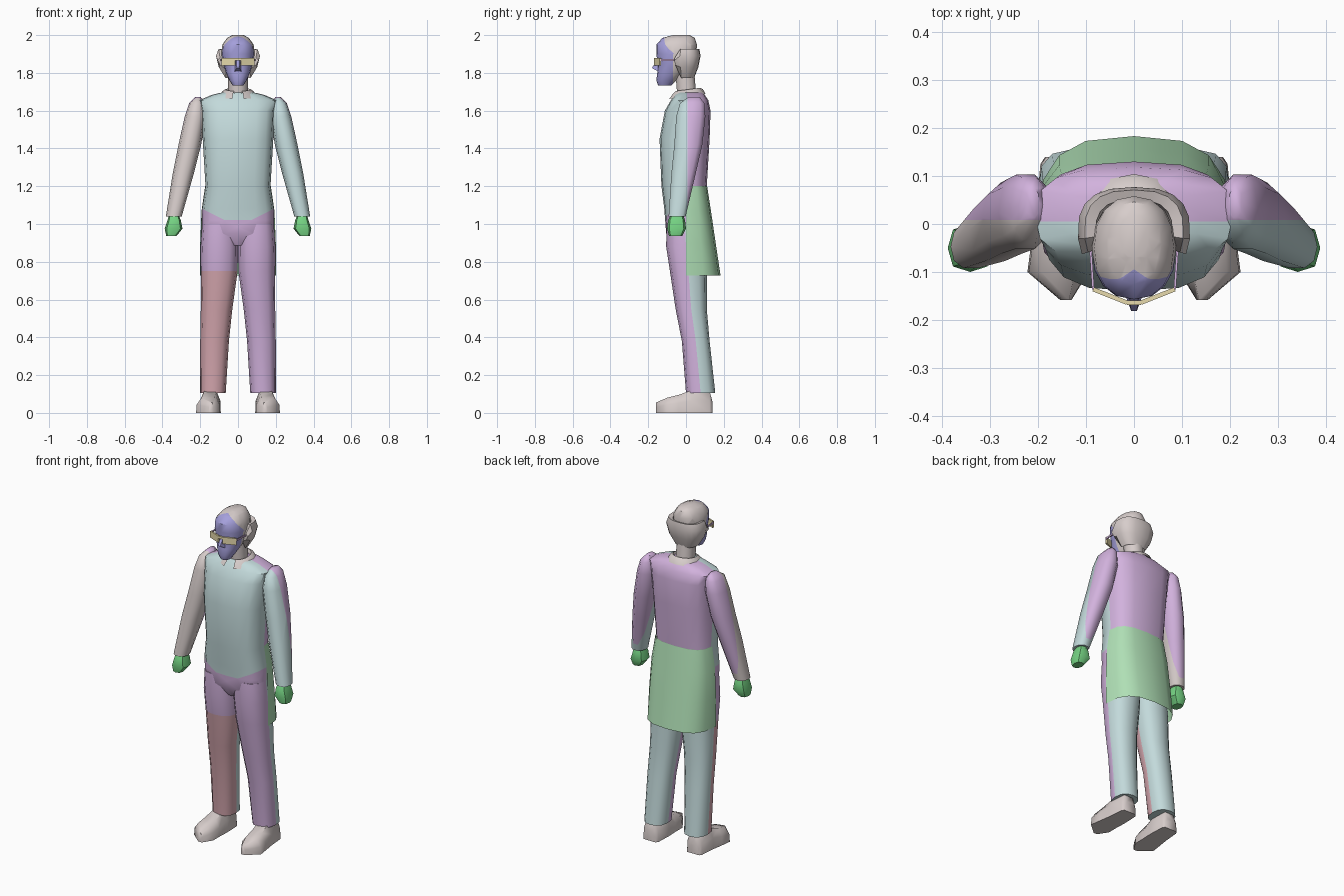
import bpy, bmesh, math
from mathutils import Vector, Matrix

if "Cube" in bpy.data.objects:
    bpy.data.objects.remove(bpy.data.objects["Cube"])


def lin(c):
    c /= 255
    return c / 12.92 if c <= 0.04045 else ((c + 0.055) / 1.055) ** 2.4


def material(name, r, g, b):
    m = bpy.data.materials.new(name)
    m.diffuse_color = (lin(r), lin(g), lin(b), 1)
    m.use_nodes = True
    m.node_tree.nodes["Principled BSDF"].inputs["Base Color"].default_value = m.diffuse_color
    return m


GREY = material("warm grey", 215, 205, 203)
BLUE = material("violet blue", 165, 160, 220)
CREAM = material("cream", 235, 222, 175)
TEAL = material("pale teal", 195, 218, 219)
MAUVE = material("mauve", 210, 178, 221)
ROSE = material("rose", 217, 170, 178)
GREEN = material("bright green", 118, 212, 132)
MINT = material("pale green", 176, 224, 182)


def ring(z, x0, x1, y0, y1, n=12, p=2.4, a0=0, a1=360):
    """Super-ellipse section inside a bounding rectangle; arcs stay open."""
    count = n if a1 - a0 == 360 else n + 1
    cx, cy, rx, ry = (x0 + x1) / 2, (y0 + y1) / 2, (x1 - x0) / 2, (y1 - y0) / 2
    pts = []
    for i in range(count):
        a = math.radians(a0 + (a1 - a0) * i / n)
        c, s = math.cos(a), math.sin(a)
        pts.append(Vector((cx + rx * math.copysign(abs(c) ** (2 / p), c),
                           cy + ry * math.copysign(abs(s) ** (2 / p), s), z)))
    return pts


def loft(rings, closed=True, caps=True):
    bm = bmesh.new()
    vs = [[bm.verts.new(p) for p in r] for r in rings]
    n = len(rings[0])
    for a, b in zip(vs, vs[1:]):
        for i in range(n if closed else n - 1):
            j = (i + 1) % n
            bm.faces.new((a[i], a[j], b[j], b[i]))
    if caps:
        bm.faces.new(vs[0])
        bm.faces.new(vs[-1])
    return bm


def cut(bm, co, no):
    geom = bm.verts[:] + bm.edges[:] + bm.faces[:]
    bmesh.ops.bisect_plane(bm, geom=geom, plane_co=co, plane_no=no, dist=1e-5)


def finish(bm, name, mats, rule=None, side=1, angle=40):
    """Colour faces by rule(centre), mirror to one side, smooth by angle."""
    if side < 0:
        bmesh.ops.scale(bm, vec=(-1, 1, 1), verts=bm.verts)
    bmesh.ops.recalc_face_normals(bm, faces=bm.faces)
    for f in bm.faces:
        f.smooth = True
        if rule:
            f.material_index = rule(f.calc_center_median())
    me = bpy.data.meshes.new(name)
    bm.to_mesh(me)
    bm.free()
    for m in mats:
        me.materials.append(m)
    me.set_sharp_from_angle(angle=math.radians(angle))
    ob = bpy.data.objects.new(name, me)
    bpy.context.collection.objects.link(ob)
    return ob


def bar(name, a, b, thick, high, mat, side=1):
    """Thin upright plate between two points."""
    a, b = Vector(a), Vector(b)
    d = b - a
    bm = bmesh.new()
    rot = Matrix.Rotation(math.atan2(d.y, d.x), 4, 'Z')
    bmesh.ops.create_cube(bm, size=1, matrix=Matrix.Translation((a + b) / 2) @ rot
                          @ Matrix.Diagonal((d.length, thick, high, 1)))
    finish(bm, name, [mat], side=side)


# torso: teal front, mauve back and hips
bm = loft([ring(z, -rx, rx, y0, y1, 16, 2.8) for z, rx, y0, y1 in (
    (.885, .04, -.07, .05), (.95, .190, -.105, .09), (1.08, .190, -.115, .10),
    (1.20, .172, -.130, .11), (1.45, .187, -.140, .125), (1.60, .195, -.112, .13),
    (1.655, .207, -.08, .118), (1.683, .14, -.06, .10), (1.70, .07, -.045, .085))])
cut(bm, (0, .005, 0), (0, 1, 0))
cut(bm, (0, 0, 1.02), (0, 0, 1))
for s in (1, -1):
    cut(bm, (s * .07, 0, 1.02), (-s * .5, 0, 1))


def torso_rule(c):
    if c.y > .005:
        return 1 if c.z > 1.2 or c.z < .95 else 2
    return 0 if c.z > max(1.02, 1.02 + .5 * (abs(c.x) - .07)) else 1


finish(bm, "torso", [TEAL, MAUVE, MINT], torso_rule)

# coat tail: open flared half shell
bm = loft([ring(z, -rx, rx, -ry, ry, 8, 2.8, 0, 180) for z, rx, ry in (
    (1.20, .174, .112), (1.07, .193, .132), (.90, .2, .157), (.727, .2, .183))],
    closed=False, caps=False)
finish(bm, "coat_tail", [MINT])

for s, tag in ((1, "left"), (-1, "right")):
    # trouser legs: front and back halves differ, one shin is rose
    bm = loft([ring(z, x0, x1, y0, y1, 12, 2.4) for z, x0, x1, y0, y1 in (
        (1.0, 0, .190, -.103, .09), (.88, 0, .198, -.105, .105),
        (.75, .002, .197, -.085, .11), (.55, .03, .197, -.055, .11),
        (.38, .048, .2, -.022, .125), (.105, .065, .2, 0, .155))])

    def leg_rule(c, s=s):
        split = .005 + .07 * max(0, (.75 - c.z) / .65)
        if c.y > split:
            return 1
        return 2 if s < 0 and c.z < .75 else 0

    finish(bm, tag + "_leg", [MAUVE, TEAL, ROSE], leg_rule, s)

    # shoes: sections running from heel to a pointed toe
    secs = []
    for y, cx, w, h in ((.14, .145, .04, .06), (.125, .145, .05, .115), (.03, .147, .056, .12),
                        (-.04, .154, .06, .095), (-.1, .158, .064, .08), (-.158, .142, .012, .055)):
        secs.append([Vector((cx + w * u, y, h * v)) for u, v in (
            (-1, 0), (1, 0), (.95, .55), (.55, 1), (-.55, 1), (-.95, .55))])
    finish(loft(secs), tag + "_shoe", [GREY], side=s, angle=60)

    # sleeves: front colour differs per side, backs are mauve
    bm = loft([ring(z, x0, x1, y0, y1, 10, 2.3) for z, x0, x1, y0, y1 in (
        (1.672, .197, .226, .012, .075), (1.64, .178, .258, -.035, .10),
        (1.57, .17, .282, -.055, .106), (1.42, .195, .315, -.065, .09),
        (1.27, .233, .345, -.08, .055), (1.04, .298, .382, -.094, 0))])
    cut(bm, (0, .008, 0), (0, 1, 0))
    finish(bm, tag + "_sleeve", [TEAL if s > 0 else GREY, MAUVE],
           lambda c: 1 if c.y > .008 else 0, s, 60)

    # fists
    bm = loft([ring(z, x0, x1, y0, y1, 8, 2.6) for z, x0, x1, y0, y1 in (
        (1.05, .315, .365, -.08, -.015), (1.02, .303, .373, -.095, -.005),
        (.975, .294, .388, -.1, 0), (.937, .325, .38, -.09, -.02))])
    finish(bm, tag + "_hand", [GREEN], side=s)

    # glasses
    bar(tag + "_lens", (.014, -.164, 1.859), (.085, -.136, 1.859), .009, .04, CREAM, s)
    bar(tag + "_temple", (.085, -.136, 1.868), (.092, -.03, 1.868), .005, .01, MAUVE, s)
bar("glasses_bridge", (-.015, -.164, 1.872), (.015, -.164, 1.872), .009, .014, CREAM)

# head: blue face in front, grey skull behind with a peaked hairline
bm = loft([ring(z, -rx, rx, y0, y1, 16, 2.25) for z, rx, y0, y1 in (
    (1.732, .028, -.147, -.08), (1.76, .045, -.157, -.05), (1.80, .064, -.152, -.01),
    (1.85, .078, -.15, .04), (1.90, .088, -.157, .055), (1.95, .083, -.157, .058),
    (1.985, .058, -.125, .046), (2.0, .03, -.07, .02))])
cut(bm, (0, -.07, 0), (0, 1, 0))
cut(bm, (0, 0, 1.9), (0, 0, 1))
cut(bm, (0, 0, 0), (1, 0, 0))
for s in (1, -1):
    cut(bm, (0, -.09, 1.99), (s, 1, 1.26))


def head_rule(c):
    if c.z < 1.9:
        return 1 if c.y > -.07 else 0
    return 1 if c.y > -.09 - abs(c.x) - 1.26 * (c.z - 1.99) else 0


finish(bm, "head", [BLUE, GREY], head_rule)

# nose
bm = bmesh.new()
for p in ((-.01, -.147, 1.875), (.01, -.147, 1.875), (-.006, -.181, 1.826), (.006, -.181, 1.826),
          (-.018, -.148, 1.808), (.018, -.148, 1.808)):
    bm.verts.new(p)
bmesh.ops.convex_hull(bm, input=bm.verts)
finish(bm, "nose", [BLUE])

# neck
bm = loft([ring(z, -.052, .052, y0, y1, 10, 2.2) for z, y0, y1 in (
    (1.64, -.045, .06), (1.82, -.06, .045))])
finish(bm, "neck", [GREY])

# hair band: tapered strip wrapped round the back of the skull
levels = [ring(z, -rx, rx, -.015 - ry, -.015 + ry, 12, 2.6, -25, 205) for z, rx, ry in (
    (1.92, .08, .066), (1.927, .103, .086), (1.89, .117, .092),
    (1.83, .102, .08), (1.772, .066, .058))]
secs = [list(sec) for sec in zip(*levels)]
for sec in (secs[0], secs[-1]):
    for p in sec:
        p.z = 1.85 + (p.z - 1.85) * .4
finish(loft(secs), "hair_band", [GREY])

# collar: open at the throat, higher at the nape
levels = [ring(z, -rx, rx, y0, y1, 12, 2.2, -74, 254) for z, rx, y0, y1 in (
    (1.69, .056, -.05, .065), (1.715, .066, -.057, .075),
    (1.705, .082, -.07, .09), (1.678, .1, -.092, .104))]
for lv in levels:
    for p in lv:
        p.z += .13 * (p.y - .03)
finish(loft(levels, closed=False, caps=False), "collar", [GREY])
